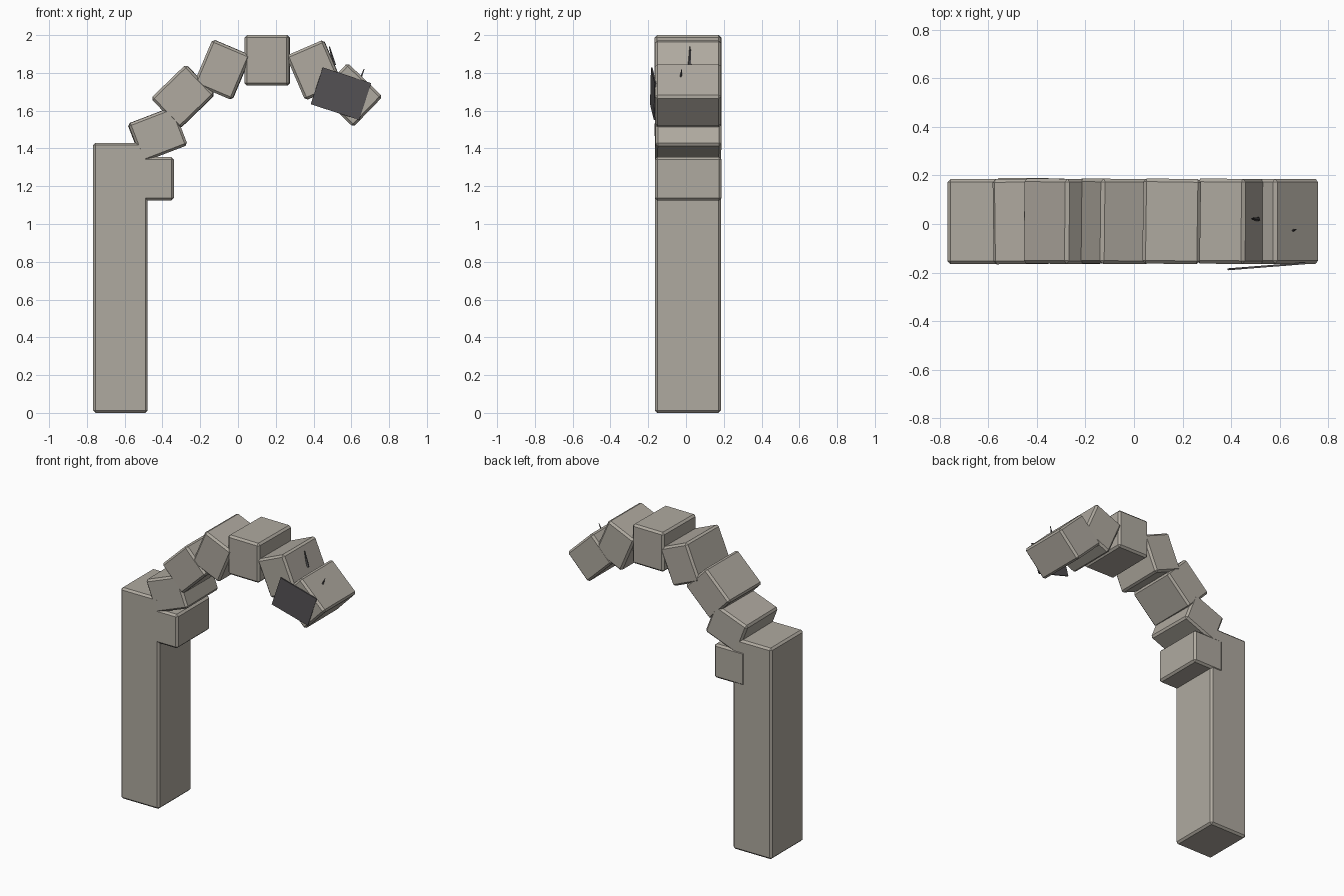
import bpy, math
from mathutils import Matrix

if "Cube" in bpy.data.objects:
    bpy.data.objects.remove(bpy.data.objects["Cube"])


def material(name, rgb):
    m = bpy.data.materials.new(name)
    m.diffuse_color = (*rgb, 1)
    m.use_nodes = True
    m.node_tree.nodes["Principled BSDF"].inputs["Base Color"].default_value = m.diffuse_color
    return m


STONE = material("warm grey stone", (0.43, 0.40, 0.35))
DARK = material("dark grey metal", (0.09, 0.085, 0.09))


def block(name, centre, size, pitch=0, yaw=0, mat=STONE, bevel=0.013):
    """Box tilted clockwise-negative in the front plane, with chamfered edges."""
    bpy.ops.mesh.primitive_cube_add(size=1)
    ob = bpy.context.object
    ob.name = name
    ob.data.transform(Matrix.Diagonal((*size, 1)))
    ob.matrix_world = (Matrix.Translation(centre)
                       @ Matrix.Rotation(math.radians(yaw), 4, 'Z')
                       @ Matrix.Rotation(math.radians(-pitch), 4, 'Y'))
    ob.data.materials.append(mat)
    if bevel:
        b = ob.modifiers.new("chamfer", 'BEVEL')
        b.width = bevel
        b.segments = 1
    return ob


# Standing pillar and the springer stone sticking out of it
block("pillar", (-0.623, 0.01, 0.715), (0.29, 0.35, 1.43))
block("springer_stone", (-0.455, 0.012, 1.24), (0.23, 0.354, 0.23))

# Arch stones: x, z, width, height, tilt, small yaw
STONES = [
    (-0.426, 1.474, 0.255, 0.218, 21, 0.7),
    (-0.291, 1.675, 0.258, 0.222, 44, -0.5),
    (-0.082, 1.817, 0.220, 0.257, -23, -0.6),
    (0.155, 1.866, 0.237, 0.267, 0, -0.8),
    (0.405, 1.815, 0.216, 0.257, 23.4, -0.4),
    (0.595, 1.683, 0.258, 0.224, -44, 0.0),
]
for i, (x, z, w, h, tilt, yaw) in enumerate(STONES):
    block(f"arch_stone_{i + 1}", (x, 0.011, z), (w, 0.35, h), tilt, yaw)

# Thin sheet hanging at the front of the broken end
block("loose_plate", (0.545, -0.174, 1.69), (0.27, 0.008, 0.205), -18, 4.5, DARK, 0)


# Thin metal spikes poking out of the last stones
def spike(name, base, tip, radius):
    start, end = base, tip
    d = [e - s for s, e in zip(start, end)]
    length = math.sqrt(sum(c * c for c in d))
    bpy.ops.mesh.primitive_cone_add(vertices=5, radius1=radius, radius2=radius * 0.3, depth=length)
    ob = bpy.context.object
    ob.name = name
    ob.rotation_euler = (0, math.acos(d[2] / length), math.atan2(d[1], d[0]))
    ob.location = [(s + e) / 2 for s, e in zip(start, end)]
    ob.data.materials.append(DARK)


spike("spike_upper", (0.51, 0.02, 1.84), (0.484, 0.022, 1.94), 0.010)
spike("spike_lower", (0.645, -0.03, 1.76), (0.668, -0.022, 1.82), 0.007)
